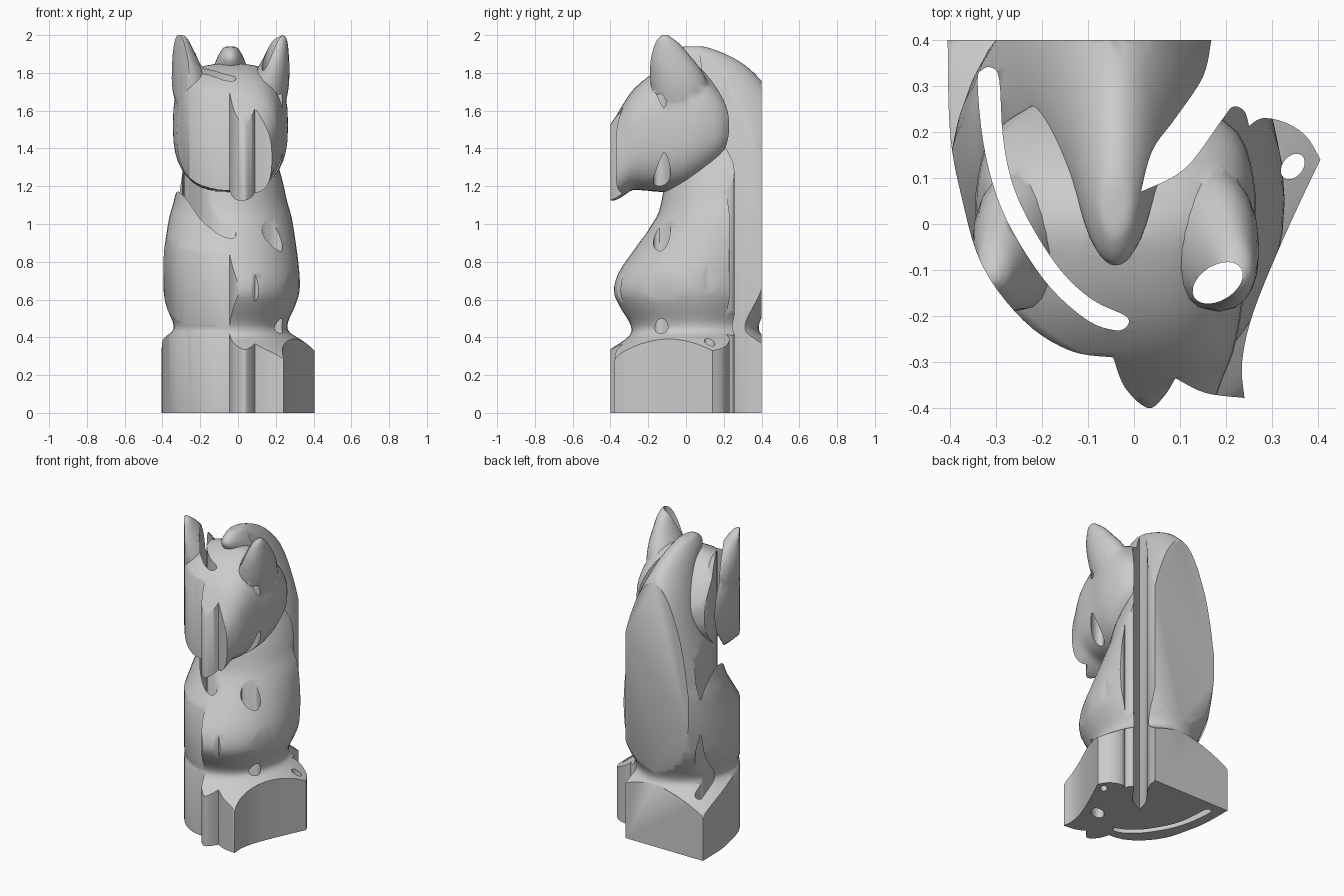
import bpy, bmesh, math
from mathutils import Vector

if "Cube" in bpy.data.objects:
    bpy.data.objects.remove(bpy.data.objects["Cube"])

CX = -0.04  # symmetry axis of the sculpted horse


def spline(pts, n, closed=False):
    """Catmull-Rom through points of any dimension."""
    out, m = [], len(pts)
    pick = (lambda i: pts[i % m]) if closed else (lambda i: pts[max(0, min(m - 1, i))])
    for i in range(m if closed else m - 1):
        a, b, c, d = (Vector(pick(i + k)) for k in (-1, 0, 1, 2))
        for j in range(n):
            t = j / n
            out.append(0.5 * (2 * b + (c - a) * t + (2 * a - 5 * b + 4 * c - d) * t * t
                              + (3 * b - a - 3 * c + d) * t ** 3))
    if not closed:
        out.append(Vector(pts[-1]))
    return out


def skin(name, rings):
    bm = bmesh.new()
    rows = [[bm.verts.new(p) for p in r] for r in rings]
    n = len(rows[0])
    for a, b in zip(rows, rows[1:]):
        for i in range(n):
            bm.faces.new((a[i], a[(i + 1) % n], b[(i + 1) % n], b[i]))
    bm.faces.new(rows[0])
    bm.faces.new(rows[-1])
    bmesh.ops.recalc_face_normals(bm, faces=bm.faces)
    me = bpy.data.meshes.new(name)
    bm.to_mesh(me)
    bm.free()
    ob = bpy.data.objects.new(name, me)
    bpy.context.collection.objects.link(ob)
    return ob


def loft(name, sections, axis, power=2.0, n=40, sub=3, side=0):
    """Sections are (position, low, high, half width, x offset)."""
    rings = []
    for t, lo, hi, hw, dx in spline(sections, sub):
        ring = []
        for k in range(n):
            a = 2 * math.pi * k / n
            c, s = math.cos(a), math.sin(a)
            u = math.copysign(abs(c) ** (2 / power), c)
            v = math.copysign(abs(s) ** (2 / power), s)
            x, w = CX + side * dx + hw * u, (lo + hi) / 2 + (hi - lo) / 2 * v
            ring.append((x, w, t) if axis == 'Z' else (x, t, w))
        rings.append(ring)
    return skin(name, rings)


def prism(name, pts, z0=0.0, z1=2.0):
    return skin(name, [[(p[0], p[1], z) for p in pts] for z in (z0, z1)])


def boolean(ob, other, op):
    m = ob.modifiers.new(op, 'BOOLEAN')
    m.object, m.operation, m.solver = other, op, 'EXACT'
    bpy.context.view_layer.objects.active = ob
    bpy.ops.object.modifier_apply(modifier=m.name)
    bpy.data.objects.remove(other)


# base, neck and mane
body = [(-.02, -.5, .6, .52), (.2, -.5, .6, .52), (.29, -.46, .56, .5), (.34, -.4, .5, .44),
        (.39, -.32, .43, .37), (.43, -.29, .39, .31), (.48, -.3, .39, .305),
        (.56, -.35, .43, .34), (.64, -.385, .47, .365), (.74, -.36, .5, .365),
        (.87, -.27, .53, .35), (1.03, -.16, .54, .325), (1.12, -.13, .55, .3),
        (1.25, -.1, .56, .27), (1.45, 0, .55, .21), (1.65, 0, .48, .15),
        (1.8, -.05, .36, .1), (1.88, -.09, .25, .07), (1.93, -.04, .13, .04),
        (1.94, 0, .08, .015)]
horse = loft("horse_piece", [s + (0,) for s in body], 'Z')

# head, lofted from muzzle to the back of the cheeks
head = [(-.55, 1.15, 1.35, .16), (-.4, 1.12, 1.53, .21), (-.33, 1.15, 1.64, .235),
        (-.28, 1.18, 1.71, .255), (-.2, 1.175, 1.78, .272), (-.1, 1.17, 1.83, .285),
        (0, 1.19, 1.85, .303), (.1, 1.25, 1.81, .3), (.2, 1.34, 1.7, .265), (.27, 1.46, 1.58, .16)]
boolean(horse, loft("head", [s + (0,) for s in head], 'Y', 2.8), 'UNION')

# mirrored ears, swept back into the head
ear = [(1.55, -.14, .14, .08, .19), (1.7, -.18, .13, .105, .2), (1.8, -.19, .09, .09, .222),
       (1.88, -.185, .03, .068, .242), (1.95, -.165, -.03, .047, .257),
       (1.985, -.145, -.075, .032, .263), (2.0, -.125, -.095, .014, .266)]
for side in (-1, 1):
    boolean(horse, loft("ear", ear, 'Z', n=20, side=side), 'UNION')

# emblem-shaped footprint, as smooth runs between sharp corners
runs = [
    [(-.405, .4), (-.4, .2), (-.375, .06), (-.33, -.09), (-.24, -.21), (-.14, -.275), (-.045, -.29)],
    [(-.045, -.29), (-.02, -.355), (.03, -.4), (.065, -.375), (.09, -.335)],
    [(.09, -.335), (.155, -.367), (.24, -.378)],
    [(.24, -.378), (.235, -.3), (.26, -.19), (.33, -.02), (.405, .14)],
    [(.405, .14), (.375, .19), (.33, .22), (.28, .23), (.25, .213)],
    [(.25, .213), (.24, .245), (.215, .255), (.19, .225), (.11, .12), (.015, .07)],
    [(.015, .07), (.04, .16), (.09, .23), (.15, .32), (.168, .4)],
]
outline = [p for r in runs for p in spline(r, 5)[:-1]] + [(.168, .4)]
foot = prism("footprint", outline, 0, 2.1)

# mane slot and two oval holes
slot = [(-.34, .31), (-.328, .18), (-.298, .06), (-.25, -.04), (-.18, -.14), (-.1, -.21),
        (-.04, -.231), (-.015, -.222), (-.018, -.2), (-.09, -.165), (-.16, -.1), (-.225, 0),
        (-.265, .09), (-.285, .19), (-.293, .315), (-.31, .34), (-.33, .335)]
boolean(foot, prism("slot", spline(slot, 4, True), -.1, 2.2), 'DIFFERENCE')
for x, y, rx, ry, rot in ((.182, -.128, .06, .038, 32), (.345, .125, .031, .022, 50)):
    c, s = math.cos(math.radians(rot)), math.sin(math.radians(rot))
    oval = []
    for k in range(24):
        u, v = rx * math.cos(k * math.pi / 12), ry * math.sin(k * math.pi / 12)
        oval.append((x + u * c - v * s, y + u * s + v * c))
    boolean(foot, prism("hole", oval, -.1, 2.2), 'DIFFERENCE')

# trim the horse to the footprint
boolean(horse, foot, 'INTERSECT')
bpy.ops.object.select_all(action='DESELECT')
horse.select_set(True)
bpy.context.view_layer.objects.active = horse
bpy.ops.object.shade_smooth_by_angle(angle=math.radians(50))
